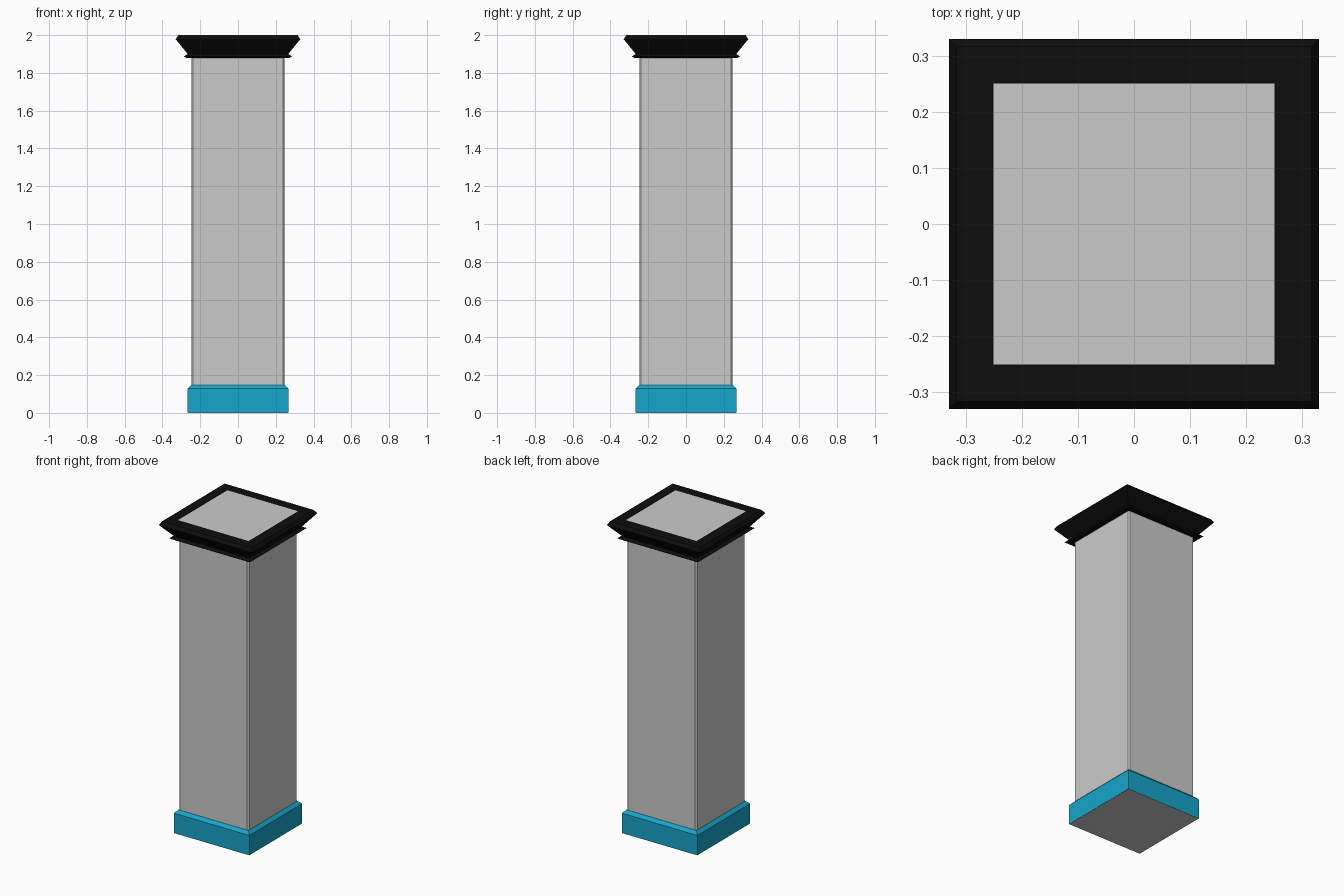
import bpy, bmesh

if "Cube" in bpy.data.objects:
    bpy.data.objects.remove(bpy.data.objects["Cube"])


def material(name, color):
    m = bpy.data.materials.new(name)
    m.diffuse_color = color
    m.use_nodes = True
    m.node_tree.nodes["Principled BSDF"].inputs["Base Color"].default_value = m.diffuse_color
    return m


def finish(name, bm, mat=None):
    bmesh.ops.recalc_face_normals(bm, faces=bm.faces)
    me = bpy.data.meshes.new(name)
    bm.to_mesh(me)
    bm.free()
    ob = bpy.data.objects.new(name, me)
    bpy.context.collection.objects.link(ob)
    if mat:
        me.materials.append(mat)
    return ob


def square_sweep(name, profile, mat):
    """Sweep a closed (half width, z) profile round a square with mitred corners."""
    bm = bmesh.new()
    corners = [(1, 1), (-1, 1), (-1, -1), (1, -1)]
    rings = [[bm.verts.new((r * x, r * y, z)) for x, y in corners] for r, z in profile]
    for i, a in enumerate(rings):
        b = rings[(i + 1) % len(rings)]
        for k in range(4):
            n = (k + 1) % 4
            bm.faces.new((a[k], a[n], b[n], b[k]))
    return finish(name, bm, mat)


def plate(name, half, z0, z1):
    bm = bmesh.new()
    bmesh.ops.create_cube(bm, size=1)
    for v in bm.verts:
        v.co = (v.co.x * 2 * half, v.co.y * 2 * half, z0 + (v.co.z + 0.5) * (z1 - z0))
    return finish(name, bm)


teal = material("teal", (0.008, 0.377, 0.6, 1))
black = material("black", (0.004, 0.004, 0.004, 1))

# Shaft with slightly chamfered vertical corners
bm = bmesh.new()
bmesh.ops.create_cube(bm, size=1)
for v in bm.verts:
    v.co = (v.co.x * 0.494, v.co.y * 0.494, 0.002 + (v.co.z + 0.5) * 1.996)
upright = [e for e in bm.edges if abs(e.verts[0].co.z - e.verts[1].co.z) > 1]
bmesh.ops.bevel(bm, geom=upright, offset=0.009, segments=1, affect='EDGES')
finish("shaft", bm)

# Grey end faces at top and bottom
plate("top_plate", 0.25, 1.985, 2.0)
plate("foot_plate", 0.266, 0.0, 0.004)

# Skirting with chamfered top edge
square_sweep("base_skirting", [(0.24, 0.001), (0.267, 0.001), (0.267, 0.128),
                               (0.248, 0.147), (0.24, 0.147)], teal)

# Cornice moulding
square_sweep("cornice", [(0.24, 1.88), (0.275, 1.88), (0.286, 1.888), (0.266, 1.9),
                         (0.33, 1.978), (0.316, 2.0), (0.25, 2.0), (0.24, 1.98)], black)
